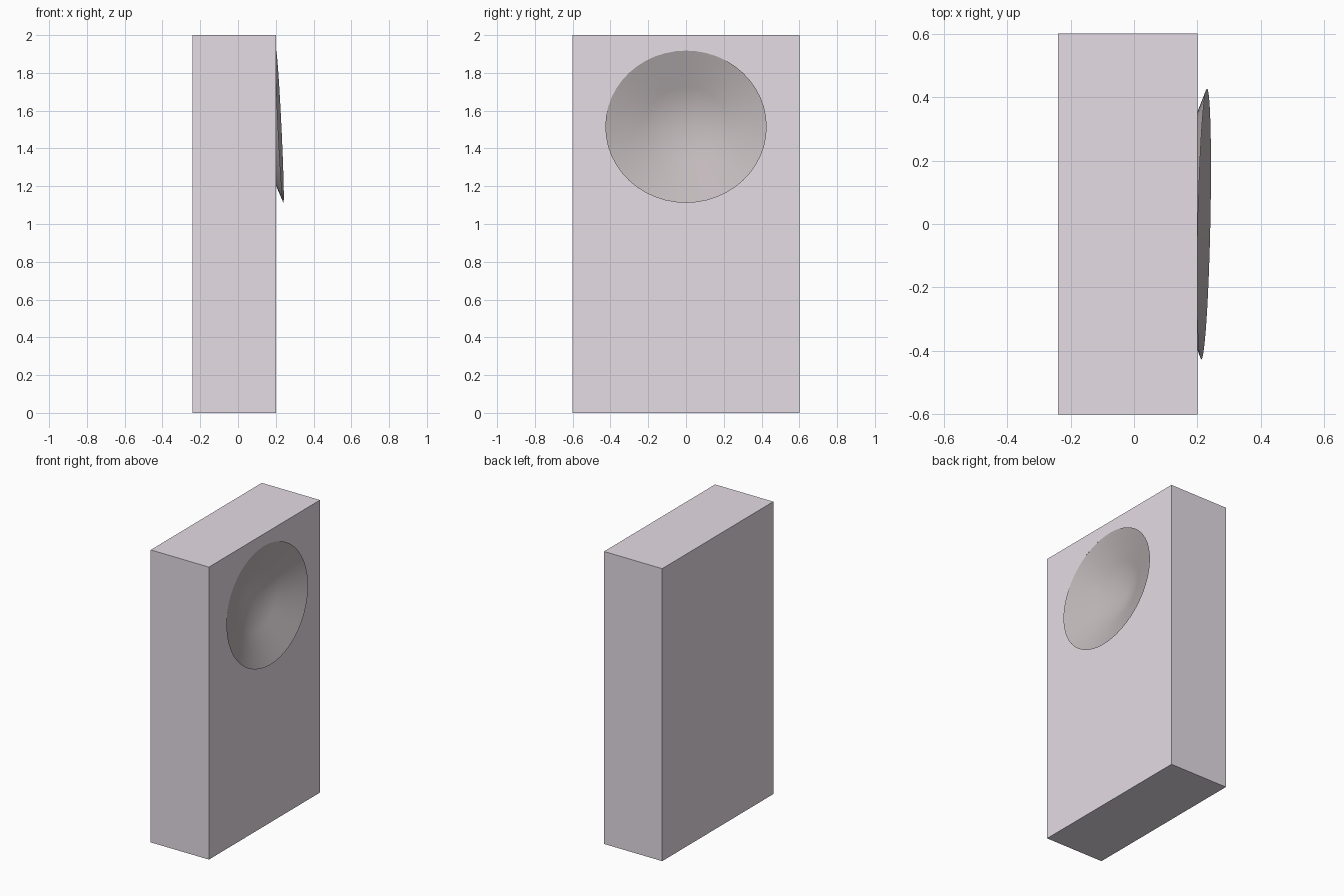
import bpy, bmesh, math
from mathutils import Vector

if "Cube" in bpy.data.objects:
    bpy.data.objects.remove(bpy.data.objects["Cube"])

FACE_X = 0.20
SEGMENTS = 48


def material(name, color):
    mat = bpy.data.materials.new(name)
    mat.diffuse_color = (*color, 1)
    mat.use_nodes = True
    mat.node_tree.nodes["Principled BSDF"].inputs["Base Color"].default_value = mat.diffuse_color
    return mat


def add_object(name, bm, mat):
    mesh = bpy.data.meshes.new(name)
    bm.to_mesh(mesh)
    bm.free()
    mesh.materials.append(mat)
    obj = bpy.data.objects.new(name, mesh)
    bpy.context.collection.objects.link(obj)
    return obj


# Dish outline: oval rim on a slightly tilted plane, narrowing to a sunken apex
apex = Vector((0.06, 0, 1.53))
rim, hole = [], []
for i in range(SEGMENTS):
    a = 2 * math.pi * i / SEGMENTS
    p = Vector((0.221 + 0.009 * math.cos(a) - 0.0195 * math.sin(a),
                0.427 * math.cos(a), 1.515 + 0.403 * math.sin(a)))
    rim.append(p)
    # where this line of the dish passes through the cabinet face
    hole.append(apex.lerp(p, min(1, (FACE_X - apex.x) / (p.x - apex.x))))

# Cabinet: plain box whose right face has an opening for the dish
bm = bmesh.new()
bmesh.ops.create_cube(bm, size=1)
for v in bm.verts:
    v.co = (-0.02 + v.co.x * 0.44, v.co.y * 1.2, 1 + v.co.z * 2)
right = max(bm.faces, key=lambda f: f.calc_center_median().x)
border = list(right.edges)
bmesh.ops.delete(bm, geom=[right], context='FACES_ONLY')
ring = [bm.verts.new((FACE_X, p.y, p.z)) for p in hole]
edges = [bm.edges.new((ring[i - 1], ring[i])) for i in range(SEGMENTS)]
bmesh.ops.triangle_fill(bm, edges=border + edges, use_beauty=True, normal=(1, 0, 0))
bmesh.ops.recalc_face_normals(bm, faces=bm.faces)
flat = [f for f in bm.faces if abs(f.calc_center_median().x - FACE_X) < 1e-5]
for f in flat:
    if f.normal.x < 0:
        f.normal_flip()
add_object("cabinet", bm, material("pale_mauve", (0.78, 0.72, 0.78)))

# Dish: smooth hollow cone, facing outward
bm = bmesh.new()
tip = bm.verts.new(apex)
mid = [bm.verts.new(apex.lerp(p, 0.5)) for p in rim]
outer = [bm.verts.new(p) for p in rim]
for i in range(SEGMENTS):
    bm.faces.new((tip, mid[i - 1], mid[i]))
    bm.faces.new((mid[i - 1], outer[i - 1], outer[i], mid[i]))
for f in bm.faces:
    f.smooth = True
    f.normal_update()
    if f.normal.x < 0:
        f.normal_flip()
add_object("dish", bm, material("warm_grey", (0.54, 0.49, 0.50)))
